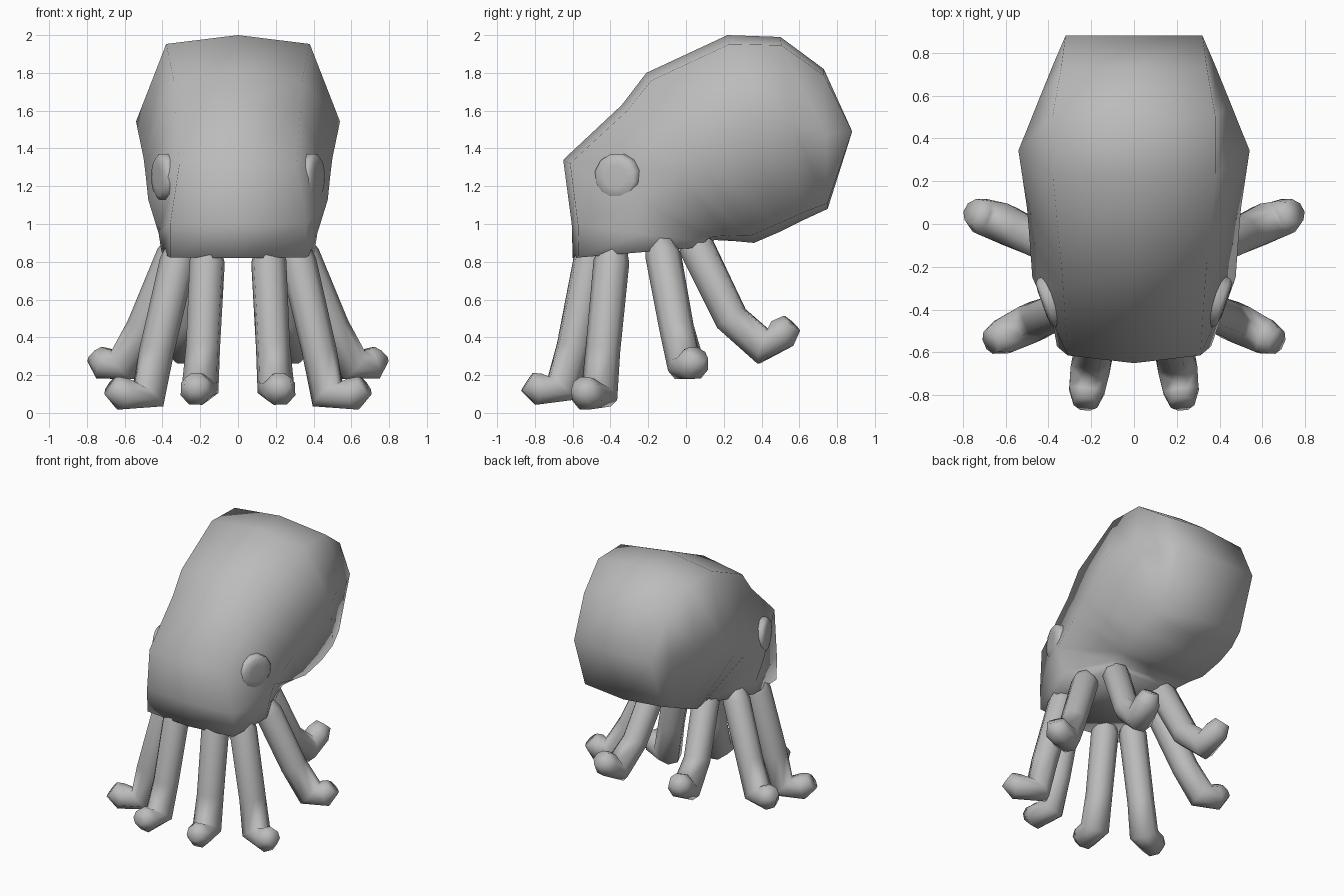
import bpy, bmesh, math
from mathutils import Vector

if "Cube" in bpy.data.objects:
    bpy.data.objects.remove(bpy.data.objects["Cube"])

grey = bpy.data.materials.new("soft grey")
grey.diffuse_color = (0.5, 0.5, 0.5, 1)
grey.use_nodes = True
grey.node_tree.nodes["Principled BSDF"].inputs["Base Color"].default_value = grey.diffuse_color


def finish(name, bm, angle=None):
    bmesh.ops.remove_doubles(bm, verts=bm.verts, dist=0.001)
    bmesh.ops.recalc_face_normals(bm, faces=bm.faces)
    me = bpy.data.meshes.new(name)
    bm.to_mesh(me)
    bm.free()
    me.materials.append(grey)
    ob = bpy.data.objects.new(name, me)
    bpy.context.collection.objects.link(ob)
    bpy.ops.object.select_all(action='DESELECT')
    ob.select_set(True)
    bpy.context.view_layer.objects.active = ob
    if angle:
        bpy.ops.object.shade_smooth_by_angle(angle=math.radians(angle))
    else:
        bpy.ops.object.shade_smooth()
    return ob


def loft(bm, rings):
    rows = [[bm.verts.new(p) for p in r] for r in rings]
    n = len(rows[0])
    for a, b in zip(rows, rows[1:]):
        for i in range(n):
            j = (i + 1) % n
            bm.faces.new((a[i], a[j], b[j], b[i]))
    bm.faces.new(rows[0])
    return rows


# Head and mantle: boxy octagonal sections
# (top y,z, bottom y,z, top corner, side half-width, bottom corner, side position)
sections = [
    (-0.60, 0.82, 0.12, 0.88, 0.36, 0.405, 0.27, 0.5),
    (-0.605, 1.00, 0.13, 0.90, 0.36, 0.42, 0.28, 0.5),
    (-0.65, 1.34, 0.15, 0.915, 0.31, 0.475, 0.29, 0.5),
    (-0.34, 1.63, 0.25, 0.91, 0.33, 0.49, 0.31, 0.5),
    (-0.21, 1.80, 0.36, 0.90, 0.34, 0.50, 0.33, 0.5),
    (0.22, 2.00, 0.50, 0.96, 0.38, 0.54, 0.36, 0.44),
    (0.50, 1.99, 0.62, 1.02, 0.38, 0.455, 0.36, 0.46),
    (0.73, 1.82, 0.75, 1.08, 0.34, 0.38, 0.32, 0.47),
    (0.88, 1.49, 0.88, 1.49, 0.32, 0.32, 0.32, 0.5),
]
rings = []
for ty, tz, by, bz, c, w, d, s in sections:
    top, bot = Vector((0, ty, tz)), Vector((0, by, bz))
    half = [(0, 0), (c, 0.045), (w, s), (d, 0.96), (0, 1)]
    ring = half + [(-x, t) for x, t in half[3:0:-1]]
    rings.append([top.lerp(bot, t) + Vector((x, 0, 0)) for x, t in ring])
bm = bmesh.new()
loft(bm, rings)
finish("head", bm)


# Arms: eight-sided tubes swept along a bent path, curling up at the tip
def arm(name, path, side):
    pts = [Vector((x * side, y, z)) for x, y, z in path]
    radii = [0.06, 0.095, 0.092, 0.1, 0.09, 0.06]
    out = Vector((pts[-1].x - pts[0].x, pts[-1].y - pts[0].y, 0)).normalized()
    across = out.cross(Vector((0, 0, 1)))
    rings = []
    for i, (p, r) in enumerate(zip(pts, radii)):
        tan = (pts[min(i + 1, 5)] - pts[max(i - 1, 0)]).normalized()
        u = (across - tan * across.dot(tan)).normalized()
        v = tan.cross(u)
        rings.append([p + r * (u * math.cos(a) + v * math.sin(a))
                      for a in (math.tau * (k + 0.5) / 8 for k in range(8))])
    bm = bmesh.new()
    rows = loft(bm, rings)
    bm.faces.new(rows[-1])
    finish(name, bm)


arms = {
    "front_arm": [(0.16, -0.49, 0.93), (0.163, -0.505, 0.80), (0.185, -0.595, 0.35),
                  (0.20, -0.655, 0.13), (0.22, -0.78, 0.125), (0.225, -0.84, 0.165)],
    "front_side_arm": [(0.29, -0.38, 0.93), (0.32, -0.395, 0.80), (0.43, -0.44, 0.33),
                       (0.475, -0.46, 0.095), (0.61, -0.525, 0.10), (0.67, -0.55, 0.145)],
    "rear_side_arm": [(0.27, -0.16, 0.96), (0.34, -0.12, 0.83), (0.50, -0.05, 0.45),
                      (0.605, 0.0, 0.25), (0.71, 0.035, 0.26), (0.75, 0.06, 0.31)],
    "rear_arm": [(0.18, 0.0, 0.97), (0.21, 0.06, 0.87), (0.26, 0.24, 0.50),
                 (0.29, 0.41, 0.35), (0.31, 0.51, 0.42), (0.32, 0.56, 0.475)],
}
for side, label in ((1, "right"), (-1, "left")):
    for name, path in arms.items():
        arm(f"{name}_{label}", path, side)

    # Eye: thin rounded disc facing outward and a little forward
    axis = Vector((0.93 * side, -0.34, 0.0)).normalized()
    rot = axis.to_track_quat('Z', 'Y').to_matrix()
    centre = Vector((0.40 * side, -0.365, 1.25))
    rings = []
    for h, r in ((-0.04, 0.125), (0.008, 0.125), (0.026, 0.105), (0.03, 0.06)):
        rings.append([centre + rot @ Vector((r * math.cos(a), r * math.sin(a), h))
                      for a in (math.tau * (k + 0.5) / 12 for k in range(12))])
    bm = bmesh.new()
    rows = loft(bm, rings)
    bm.faces.new(rows[-1])
    finish(f"eye_{label}", bm, 50)
